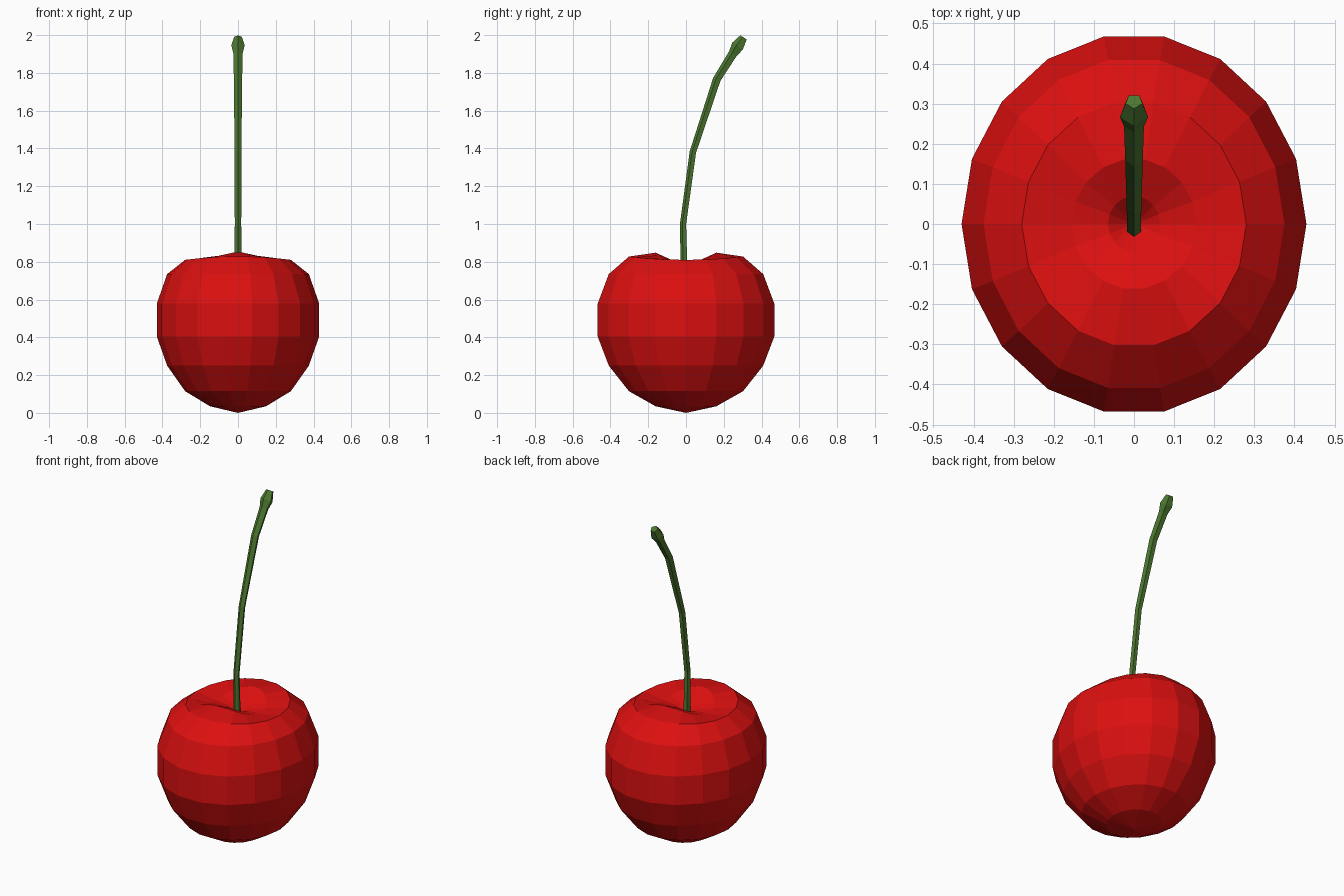
import bpy, bmesh, math
from mathutils import Vector

if "Cube" in bpy.data.objects:
    bpy.data.objects.remove(bpy.data.objects["Cube"])


def material(name, col):
    m = bpy.data.materials.new(name)
    m.diffuse_color = (*col, 1)
    m.use_nodes = True
    m.node_tree.nodes["Principled BSDF"].inputs["Base Color"].default_value = m.diffuse_color
    return m


def loft(name, rings, start, end, mat):
    """Skin equal-sized rings; start/end is a pole point, or None for a flat cap."""
    bm = bmesh.new()
    vs = [[bm.verts.new(p) for p in r] for r in rings]
    n = len(vs[0])
    for a, b in zip(vs, vs[1:]):
        for i in range(n):
            j = (i + 1) % n
            bm.faces.new((a[i], a[j], b[j], b[i]))
    for ring, pole in ((vs[0], start), (vs[-1], end)):
        if pole is None:
            bm.faces.new(ring)
        else:
            p = bm.verts.new(pole)
            for i in range(n):
                bm.faces.new((ring[i], ring[(i + 1) % n], p))
    bmesh.ops.recalc_face_normals(bm, faces=bm.faces)
    me = bpy.data.meshes.new(name)
    bm.to_mesh(me)
    bm.free()
    me.materials.append(mat)
    ob = bpy.data.objects.new(name, me)
    bpy.context.collection.objects.link(ob)
    return ob


red = material("cherry red", (0.72, 0.005, 0.005))
green = material("stem green", (0.075, 0.19, 0.03))

# Fruit: oval rings (x radius, y radius, z at the sides, z rise at front and back)
profile = [(.148, .163, .035, 0), (.28, .307, .115, 0), (.375, .415, .25, 0),
           (.43, .475, .405, 0), (.43, .475, .578, 0), (.375, .415, .735, 0),
           (.28, .307, .81, .018), (.155, .163, .79, .06), (.065, .07, .782, .025)]
rings = []
for rx, ry, z, rise in profile:
    ring = []
    for i in range(18):
        a = math.radians(20 * i)
        ring.append((rx * math.cos(a), ry * math.sin(a), z + rise * math.sin(a) ** 2))
    rings.append(ring)
loft("cherry_fruit", rings, (0, 0, 0), (0, 0, .74), red)

# Stem: five-sided tube bending to the back, with a small knob at the tip
path = [(-.008, .73, .02), (-.014, 1.0, .018), (.038, 1.38, .019), (.165, 1.765, .023),
        (.25, 1.9, .026), (.276, 1.94, .037), (.306, 1.987, .022)]
rings = []
for k, (y, z, r) in enumerate(path):
    p, q = path[max(k - 1, 0)], path[min(k + 1, len(path) - 1)]
    t = Vector((0, q[0] - p[0], q[1] - p[1])).normalized()
    side, out = Vector((1, 0, 0)), Vector((0, -t.z, t.y))
    rings.append([Vector((0, y, z)) + r * (math.sin(i * math.tau / 5) * side
                  + math.cos(i * math.tau / 5) * out) for i in range(5)])
loft("cherry_stem", rings, None, None, green)
